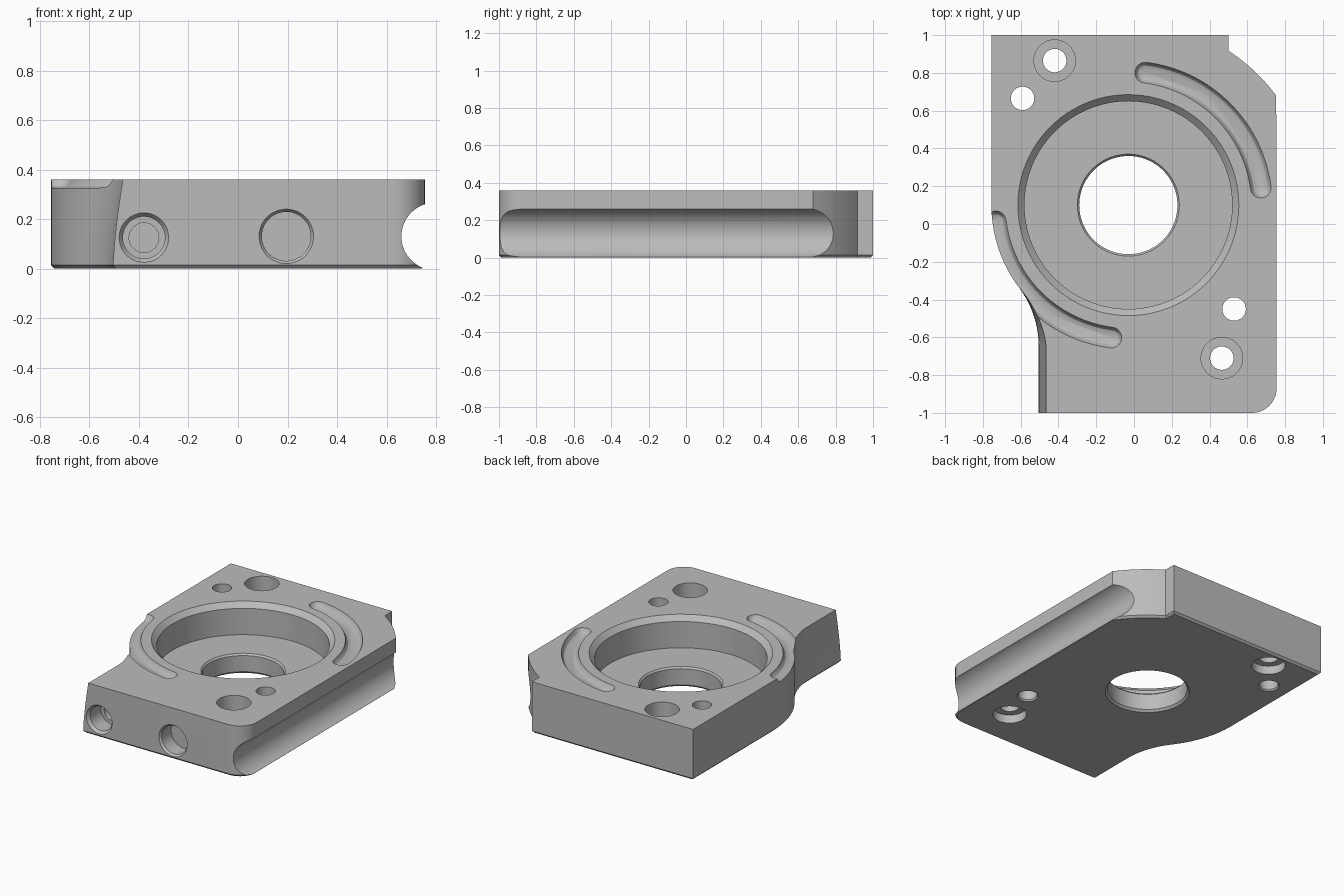
import bpy, bmesh
from math import cos, sin, radians, pi
from mathutils import Matrix, Vector

default = bpy.data.objects.get("Cube")
if default:
    bpy.data.objects.remove(default)

CX, CY = -0.03, 0.10      # centre of the bore, slots and arcs
TOP = 0.36

metal = bpy.data.materials.new("light_grey_metal")
metal.use_nodes = True
GREY = (0.5, 0.5, 0.5, 1)
metal.diffuse_color = GREY
metal.node_tree.nodes["Principled BSDF"].inputs["Base Color"].default_value = GREY


def arc(x, y, r, a0, a1, n):
    """Points on an arc, angles in degrees."""
    angles = [radians(a0 + (a1 - a0) * i / n) for i in range(n + 1)]
    return [(x + r * cos(a), y + r * sin(a)) for a in angles]


def loft(name, rings):
    """Closed solid through rings of equal point count."""
    bm = bmesh.new()
    loops = [[bm.verts.new(p) for p in ring] for ring in rings]
    n = len(loops[0])
    for a, b in zip(loops, loops[1:]):
        for i in range(n):
            j = (i + 1) % n
            bm.faces.new((a[i], a[j], b[j], b[i]))
    bm.faces.new(loops[0][::-1])
    bm.faces.new(loops[-1])
    bmesh.ops.recalc_face_normals(bm, faces=bm.faces)
    mesh = bpy.data.meshes.new(name)
    bm.to_mesh(mesh)
    bm.free()
    mesh.materials.append(metal)
    obj = bpy.data.objects.new(name, mesh)
    bpy.context.collection.objects.link(obj)
    return obj


def turned(name, profile, matrix, n=48):
    """Round cutter from (radius, height) pairs."""
    rings = [[matrix @ Vector((x, y, h)) for x, y in arc(0, 0, r, 0, 360 - 360 / n, n - 1)]
             for r, h in profile]
    return loft(name, rings)


def inset(points, d):
    """Move a counter-clockwise outline inwards by d."""
    result = []
    for i, p in enumerate(points):
        p = Vector(p)
        e1 = (p - Vector(points[i - 1])).normalized()
        e2 = (Vector(points[(i + 1) % len(points)]) - p).normalized()
        n1, n2 = Vector((-e1.y, e1.x)), Vector((-e2.y, e2.x))
        result.append(p + (n1 + n2) * d / (1 + n1.dot(n2)))
    return result


# Plate outline, with the scooped left side leaning in towards the top
SCOOP = 0.516
JOIN = 37
sx = CX - (0.725 + SCOOP) * cos(radians(JOIN))
sy = CY - (0.725 + SCOOP) * sin(radians(JOIN))


def outline(z):
    lean = 0.04 * (z / TOP) ** 1.5
    scoop = arc(sx, sy, SCOOP, JOIN, 0, 16)
    scoop = [(x + lean * i / 16, y) for i, (x, y) in enumerate(scoop)]
    rim = arc(CX, CY, 0.725, 180, 180 + JOIN, 16)[:-1]
    corner = arc(0.625, -0.87, 0.13, -90, 0, 10)
    cut = arc(CX, CY, 0.974, 36.5, 57, 12)
    return ([(-0.755, 1)] + rim + scoop + [(scoop[-1][0], -1)]
            + corner + cut + [(0.5, 1)])


EDGE = 0.014
rings = [[(x, y, 0) for x, y in inset(outline(0), EDGE)]]
for z in (EDGE, 0.09, 0.18, 0.27, TOP):
    rings.append([(x, y, z) for x, y in outline(z)])
plate = loft("mounting_plate", rings)

cutters = []

# Main pocket and through bore, both with chamfered rims
FLOOR = 0.14
centre = Matrix.Translation((CX, CY, 0))
cutters.append(turned("pocket_cutter", [
    (0.55, FLOOR), (0.55, TOP - 0.035), (0.585, TOP), (0.585, 0.5)], centre, 96))
cutters.append(turned("bore_cutter", [
    (0.275, -0.1), (0.275, 0), (0.26, 0.015), (0.26, FLOOR - 0.012),
    (0.27, FLOOR), (0.27, 0.2)], centre, 72))

# Bolt holes recessed on both faces, and plain pin holes
for x, y in ((-0.42, 0.865), (0.465, -0.71)):
    cutters.append(turned("bolt_hole_cutter", [
        (0.11, -0.1), (0.11, 0.06), (0.062, 0.06), (0.062, 0.22),
        (0.11, 0.22), (0.11, 0.5)], Matrix.Translation((x, y, 0))))
for x, y in ((-0.59, 0.665), (0.53, -0.45)):
    cutters.append(turned("pin_hole_cutter", [
        (0.07, -0.1), (0.07, 0), (0.062, 0.01), (0.062, 0.5)],
        Matrix.Translation((x, y, 0))))

# Ports in the front face
inward = Matrix.Rotation(-pi / 2, 4, "X")
cutters.append(turned("stepped_port_cutter", [
    (0.1, -0.1), (0.1, 0), (0.085, 0.02), (0.085, 0.14), (0.06, 0.14), (0.06, 0.3)],
    Matrix.Translation((-0.38, -1, 0.125)) @ inward))
cutters.append(turned("plain_port_cutter", [
    (0.11, -0.1), (0.11, 0), (0.099, 0.015), (0.099, 0.12)],
    Matrix.Translation((0.195, -1, 0.13)) @ inward))

# Round groove along the right side
cutters.append(turned("groove_cutter", [(0.136, -0.2), (0.136, 2.2)],
                      Matrix.Translation((0.796, -1, 0.13)) @ inward, 64))


# Curved slots with sloping walls
def slot_ring(a0, a1, h, z):
    r = 0.707
    ends = [(CX + r * cos(radians(a)), CY + r * sin(radians(a))) for a in (a0, a1)]
    pts = (arc(CX, CY, r + h, a0, a1, 32)
           + arc(*ends[1], h, a1, a1 + 180, 10)[1:-1]
           + arc(CX, CY, r - h, a1, a0, 32)
           + arc(*ends[0], h, a0 + 180, a0 + 360, 10)[1:-1])
    return [(x, y, z) for x, y in pts]


for a0, a1 in ((7.5, 82.7), (187, 262.7)):
    cutters.append(loft("slot_cutter", [
        slot_ring(a0, a1, h, TOP + z)
        for h, z in ((0.02, -0.035), (0.038, -0.028), (0.05, -0.014), (0.055, 0), (0.055, 0.1))]))

# Cut everything out of the plate
bpy.ops.object.select_all(action="DESELECT")
bpy.context.view_layer.objects.active = plate
plate.select_set(True)
for cutter in cutters:
    cutter.hide_render = True
    mod = plate.modifiers.new("cut", "BOOLEAN")
    mod.operation = "DIFFERENCE"
    mod.solver = "EXACT"
    mod.object = cutter
    bpy.ops.object.modifier_apply(modifier=mod.name)
    bpy.data.objects.remove(cutter)

bpy.ops.object.shade_smooth_by_angle(angle=radians(25))
